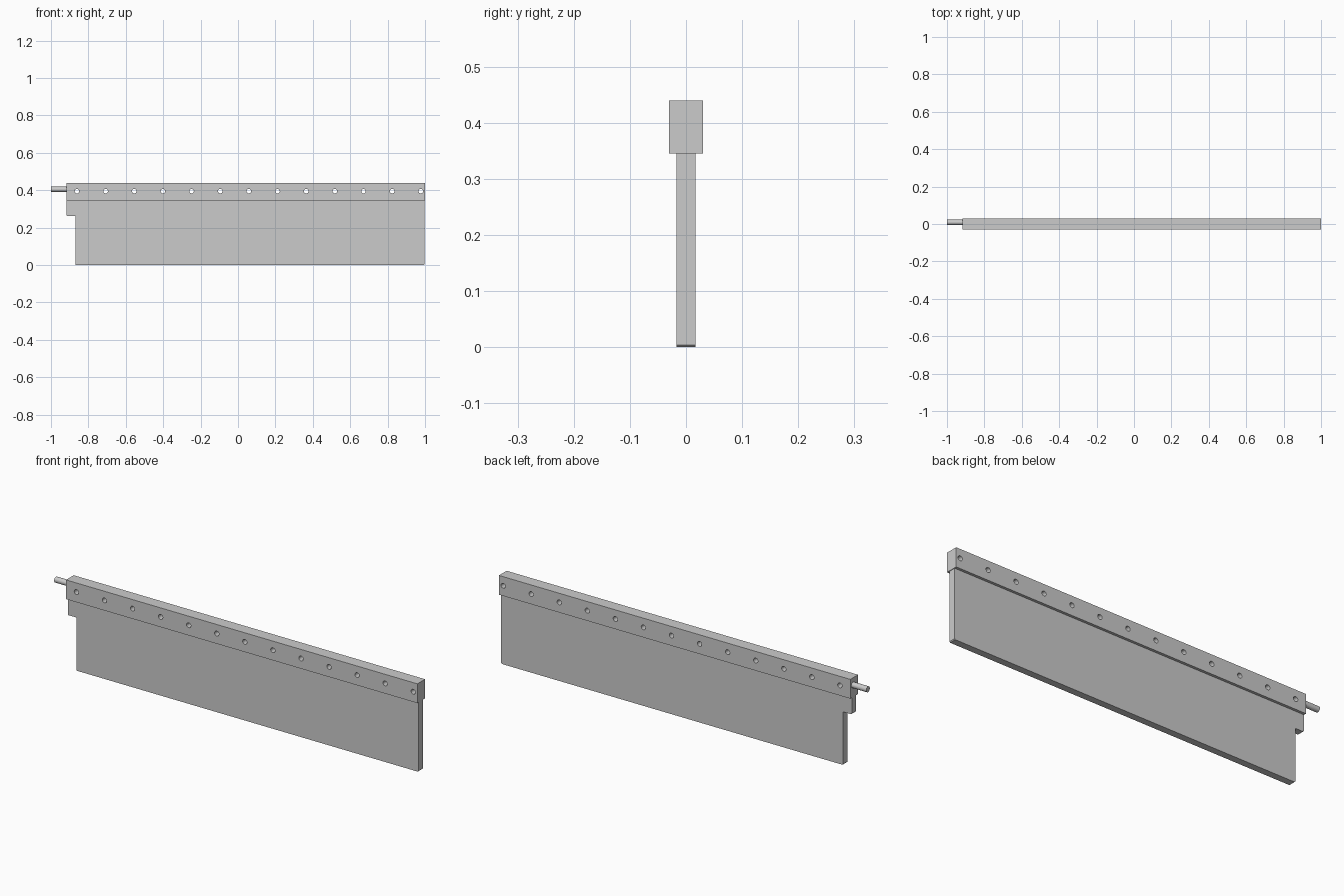
import bpy, bmesh, math
from mathutils import Matrix

if "Cube" in bpy.data.objects:
    bpy.data.objects.remove(bpy.data.objects["Cube"])


def make_object(name, bm):
    bmesh.ops.recalc_face_normals(bm, faces=bm.faces)
    mesh = bpy.data.meshes.new(name)
    bm.to_mesh(mesh)
    bm.free()
    obj = bpy.data.objects.new(name, mesh)
    bpy.context.collection.objects.link(obj)
    return obj


def prism(name, outline, half):
    """Extrude an x-z outline symmetrically along y."""
    bm = bmesh.new()
    face = bm.faces.new([bm.verts.new((x, -half, z)) for x, z in outline])
    ext = bmesh.ops.extrude_face_region(bm, geom=[face])
    for v in ext["geom"]:
        if isinstance(v, bmesh.types.BMVert):
            v.co.y = half
    return make_object(name, bm)


def add_cylinder(bm, radius, depth, matrix, sides=24):
    bmesh.ops.create_cone(bm, cap_ends=True, segments=sides, radius1=radius,
                          radius2=radius, depth=depth, matrix=matrix)


def smooth(obj):
    bpy.ops.object.select_all(action='DESELECT')
    obj.select_set(True)
    bpy.context.view_layer.objects.active = obj
    bpy.ops.object.shade_smooth_by_angle(angle=math.radians(35))


# Thin blade with a notched tab at the rod end and eased lower corners
c = 0.004
prism("blade", [(-0.87 + c, 0), (0.997 - c, 0), (0.997, c), (0.997, 0.346),
                (-0.917, 0.346), (-0.917, 0.262 + c), (-0.917 + c, 0.262),
                (-0.87, 0.262), (-0.87, c)], 0.017)

# Thick top rail
rail = prism("top_rail", [(-0.918, 0.345), (1.0, 0.345),
                          (1.0, 0.44), (-0.918, 0.44)], 0.03)

# Row of through holes along the rail
bm = bmesh.new()
for i in range(13):
    x = -0.861 + i * 0.1532
    add_cylinder(bm, 0.012, 0.2, Matrix.Translation((x, 0, 0.395))
                 @ Matrix.Rotation(math.pi / 2, 4, 'X'))
cutter = make_object("hole_cutter", bm)
cutter.hide_render = True
mod = rail.modifiers.new("holes", 'BOOLEAN')
mod.operation = 'DIFFERENCE'
mod.solver = 'EXACT'
mod.object = cutter
bpy.context.view_layer.objects.active = rail
bpy.ops.object.modifier_apply(modifier=mod.name)
bpy.data.objects.remove(cutter)
smooth(rail)

# Short round rod out of the rail end
bm = bmesh.new()
add_cylinder(bm, 0.014, 0.084, Matrix.Translation((-0.958, 0.009, 0.405))
             @ Matrix.Rotation(math.pi / 2, 4, 'Y'))
smooth(make_object("end_rod", bm))
